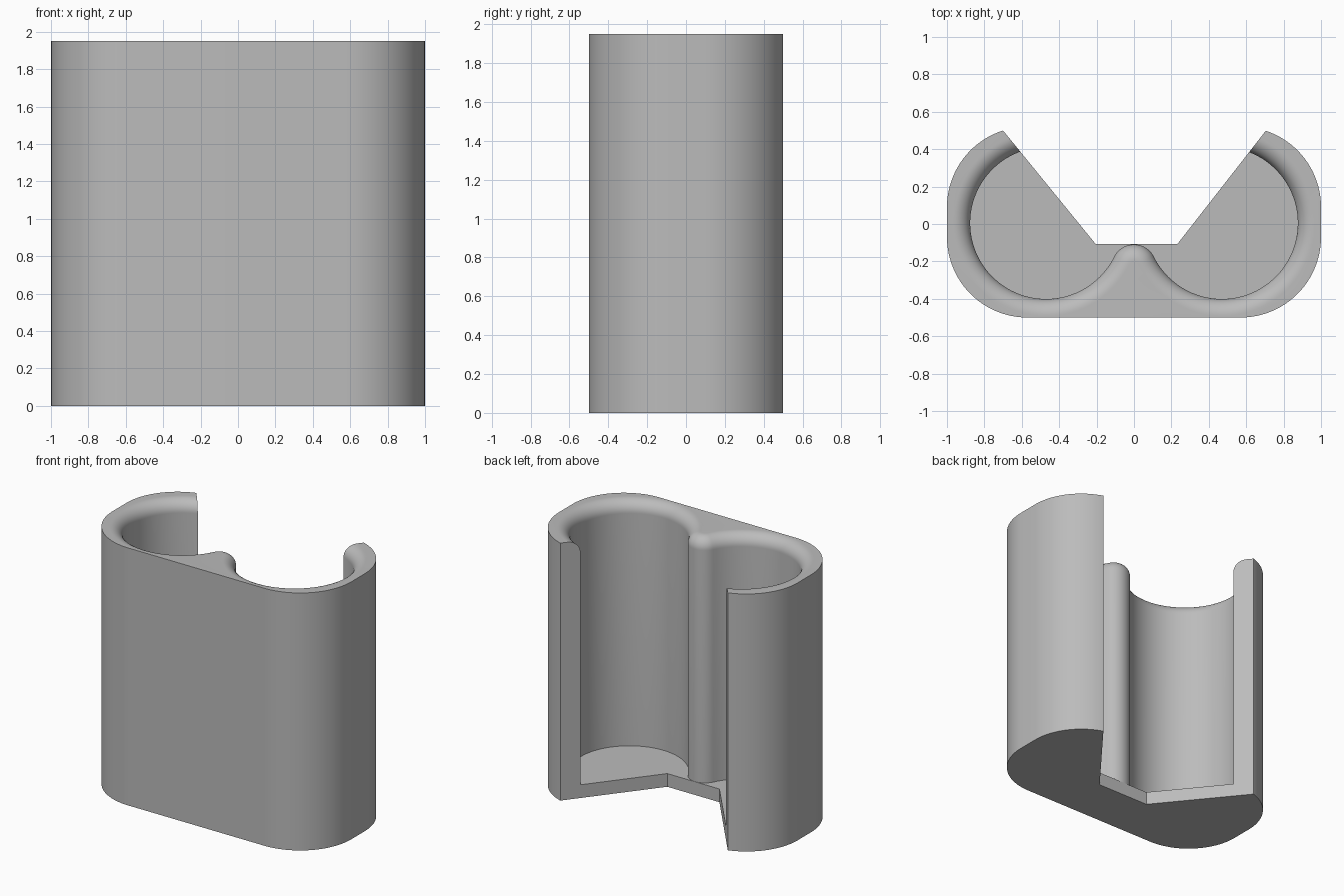
import bpy, bmesh
from math import atan2, cos, sin, hypot, pi, radians

cube = bpy.data.objects.get("Cube")
if cube:
    bpy.data.objects.remove(cube, do_unlink=True)

HEIGHT, FLOOR, LIP = 1.95, 0.10, 0.09
BORE_X, BORE_Y, BORE_R = 0.47, 0.005, 0.406
NUB_Y = -0.228


def arc(cx, cy, r, start, end, steps):
    return [(cx + r * cos(start + (end - start) * i / steps),
             cy + r * sin(start + (end - start) * i / steps)) for i in range(steps + 1)]


def loft(name, rows):
    """Closed solid through stacked (outline, z) rows of equal point count."""
    bm = bmesh.new()
    rings = [[bm.verts.new((x, y, z)) for x, y in outline] for outline, z in rows]
    n = len(rings[0])
    for low, high in zip(rings, rings[1:]):
        for i in range(n):
            j = (i + 1) % n
            bm.faces.new((low[i], low[j], high[j], high[i]))
    bm.faces.new(rings[0])
    bm.faces.new(rings[-1])
    bmesh.ops.recalc_face_normals(bm, faces=bm.faces)
    mesh = bpy.data.meshes.new(name)
    bm.to_mesh(mesh)
    bm.free()
    obj = bpy.data.objects.new(name, mesh)
    bpy.context.collection.objects.link(obj)
    return obj


def cavity_outline(d):
    """Two bores joined around the divider nose, grown into the wall by d."""
    dx, dy = BORE_X, BORE_Y - NUB_Y
    tangent = atan2(dy, dx)
    nub_r = hypot(dx, dy) - BORE_R
    right = arc(BORE_X, BORE_Y, BORE_R + d, radians(80), tangent - pi, 64)
    nose = arc(0, NUB_Y, nub_r - d, tangent, pi - tangent, 24)
    left = [(-x, y) for x, y in reversed(right)]
    return right + nose[1:-1] + left


# Outer shell with rounded corners
outline = []
for cx, cy, start in ((0.57, 0.09, 0), (-0.57, 0.09, pi / 2),
                      (-0.57, -0.07, pi), (0.57, -0.07, 1.5 * pi)):
    outline += arc(cx, cy, 0.43, start, start + pi / 2, 24)
holder = loft("double_tube_holder", [(outline, 0), (outline, HEIGHT)])

# Cavity with a rounded lip at the rim
rows = [(cavity_outline(0), FLOOR)]
for i in range(13):
    a = pi / 2 * i / 12
    rows.append((cavity_outline(LIP * (1 - cos(a))), HEIGHT - LIP + LIP * sin(a)))
rows.append((cavity_outline(LIP), HEIGHT + 0.1))
cavity = loft("cavity_cutter", rows)

# Open back, splayed from the floor notch
notch = [(-0.205, -0.107), (0.232, -0.107), (0.94, 0.80), (-0.945, 0.80)]
opening = loft("opening_cutter", [(notch, -0.1), (notch, HEIGHT + 0.2)])

for cutter in (cavity, opening):
    cutter.hide_render = True
    mod = holder.modifiers.new(cutter.name, 'BOOLEAN')
    mod.operation, mod.solver, mod.object = 'DIFFERENCE', 'EXACT', cutter

bpy.ops.object.select_all(action='DESELECT')
holder.select_set(True)
bpy.context.view_layer.objects.active = holder
for cutter in (cavity, opening):
    bpy.ops.object.modifier_apply(modifier=cutter.name)
    bpy.data.objects.remove(cutter, do_unlink=True)

# Plain grey plastic
grey = bpy.data.materials.new("light_grey")
grey.use_nodes = True
grey.diffuse_color = (0.5, 0.5, 0.5, 1)
grey.node_tree.nodes["Principled BSDF"].inputs["Base Color"].default_value = (0.5, 0.5, 0.5, 1)
holder.data.materials.clear()
holder.data.materials.append(grey)
bpy.ops.object.shade_smooth_by_angle(angle=radians(30))
